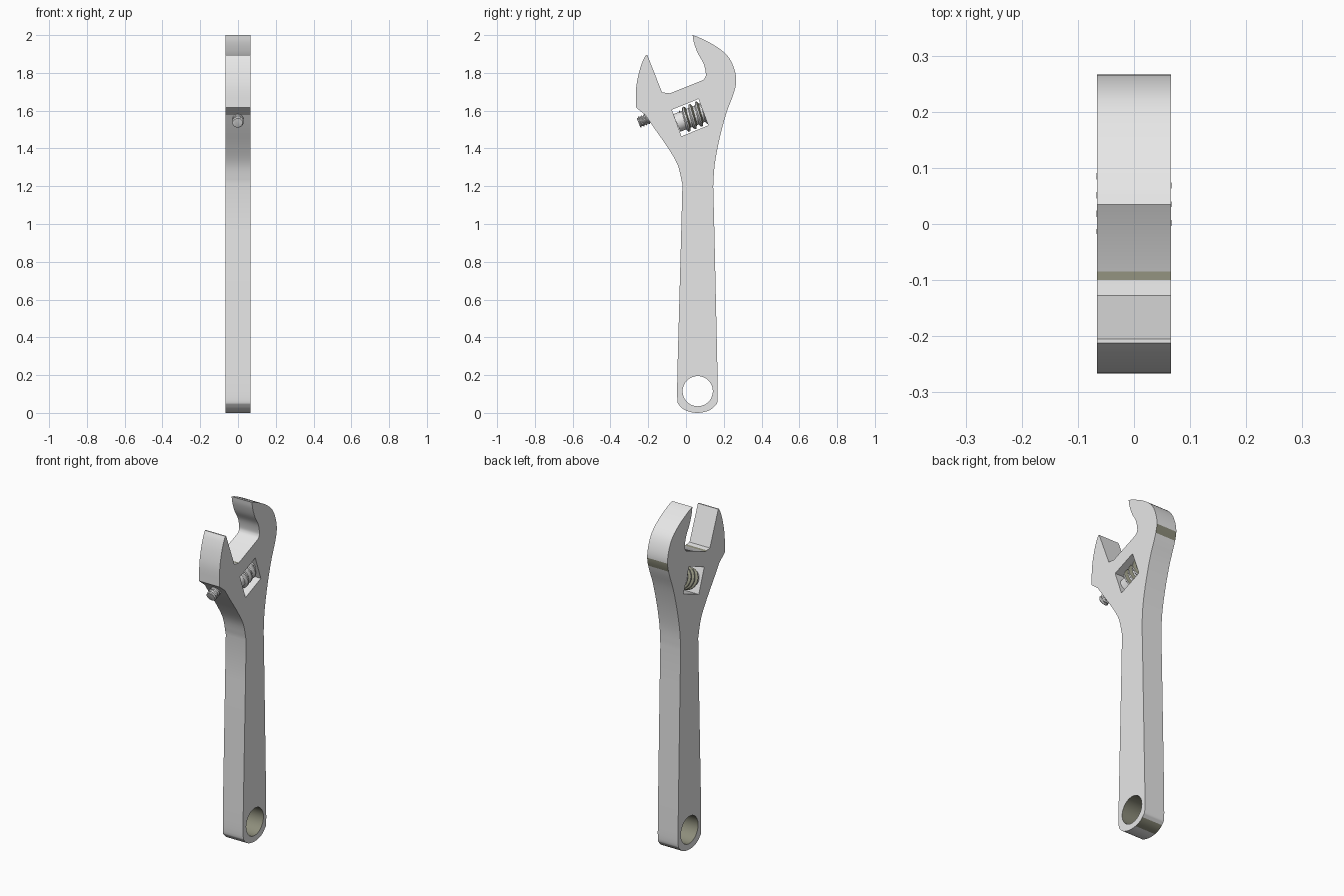
import bpy, bmesh, math
from mathutils import Matrix, Vector

if "Cube" in bpy.data.objects:
    bpy.data.objects.remove(bpy.data.objects["Cube"])

steel = bpy.data.materials.new("steel grey")
steel.diffuse_color = (0.8, 0.8, 0.8, 1)
steel.use_nodes = True
steel.node_tree.nodes["Principled BSDF"].inputs["Base Color"].default_value = steel.diffuse_color
olive = bpy.data.materials.new("dull olive")
olive.diffuse_color = (0.27, 0.27, 0.2, 1)
olive.use_nodes = True
olive.node_tree.nodes["Principled BSDF"].inputs["Base Color"].default_value = olive.diffuse_color
HALF = 0.066                      # half thickness
TILT = math.radians(22)           # tilt of the adjusting screw


def finish(obj, is_olive=None):
    obj.data.materials.clear()
    obj.data.materials.append(steel)
    if is_olive:
        obj.data.materials.append(olive)
    for f in obj.data.polygons:
        f.material_index = 1 if is_olive and is_olive(f.center, f.normal) else 0
    bpy.ops.object.select_all(action='DESELECT')
    obj.select_set(True)
    bpy.context.view_layer.objects.active = obj
    bpy.ops.object.shade_smooth_by_angle(angle=math.radians(30))


def smooth(pts, n=4):
    """Catmull-Rom through the points."""
    p = [Vector(a) for a in pts]
    p = [2 * p[0] - p[1]] + p + [2 * p[-1] - p[-2]]
    out = []
    for i in range(1, len(p) - 2):
        a, b, c, d = p[i - 1:i + 3]
        for k in range(n):
            t = k / n
            out.append(0.5 * (2 * b + (c - a) * t + (2 * a - 5 * b + 4 * c - d) * t * t
                              + (3 * b - a - 3 * c + d) * t ** 3))
    return out + [p[-2]]


def outline(strokes):
    """Join strokes of (y, z) points; strokes with 3+ points are curved."""
    out = []
    for s in strokes:
        for q in (smooth(s) if len(s) > 2 else [Vector(a) for a in s]):
            if not out or (q - out[-1]).length > 1e-4:
                out.append(q)
    if (out[0] - out[-1]).length < 1e-4:
        out.pop()
    return out


def plate(name, loops, is_olive=None):
    """Extruded flat profile with holes, standing in the YZ plane."""
    cu = bpy.data.curves.new(name + "_profile", 'CURVE')
    cu.dimensions, cu.fill_mode, cu.extrude = '2D', 'BOTH', HALF
    for loop in loops:
        sp = cu.splines.new('POLY')
        sp.points.add(len(loop) - 1)
        for pt, q in zip(sp.points, loop):
            pt.co = (q[0], q[1], 0, 1)
        sp.use_cyclic_u = True
    tmp = bpy.data.objects.new(name + "_tmp", cu)
    bpy.context.collection.objects.link(tmp)
    dg = bpy.context.evaluated_depsgraph_get()
    me = bpy.data.meshes.new_from_object(tmp.evaluated_get(dg))
    bpy.data.objects.remove(tmp)
    me.transform(Matrix(((0, 0, 1, 0), (1, 0, 0, 0), (0, 1, 0, 0), (0, 0, 0, 1))))
    bm = bmesh.new()
    bm.from_mesh(me)
    bmesh.ops.remove_doubles(bm, verts=bm.verts, dist=1e-5)
    bmesh.ops.recalc_face_normals(bm, faces=bm.faces)
    bm.to_mesh(me)
    bm.free()
    obj = bpy.data.objects.new(name, me)
    bpy.context.collection.objects.link(obj)
    finish(obj, is_olive)


def screw(name, centre, length, r_in, r_out, pitch, plain=0.0, rows=60, n=32, is_olive=None):
    """Helical threaded rod lying along the tilted axis."""
    bm = bmesh.new()
    rings = []
    for i in range(rows + 1):
        s = length * i / rows
        ring = []
        for k in range(n):
            a = 2 * math.pi * k / n
            f = (s / pitch - k / n) % 1
            r = r_in
            if s > plain:
                r += (r_out - r_in) * min(1, max(0, 1.6 - abs(4 * f - 2) * 1.2))
            ring.append(bm.verts.new((r * math.cos(a), s - length / 2, r * math.sin(a))))
        rings.append(ring)
    for p, q in zip(rings, rings[1:]):
        for k in range(n):
            bm.faces.new((p[k], p[(k + 1) % n], q[(k + 1) % n], q[k]))
    bm.faces.new(rings[0])
    bm.faces.new(rings[-1])
    bmesh.ops.recalc_face_normals(bm, faces=bm.faces)
    me = bpy.data.meshes.new(name)
    bm.to_mesh(me)
    bm.free()
    obj = bpy.data.objects.new(name, me)
    obj.location = (0, *centre)
    obj.rotation_euler = (TILT, 0, 0)
    bpy.context.collection.objects.link(obj)
    finish(obj, is_olive)


def body_olive(c, n):
    """Hole wall, a band behind the fixed jaw and part of the handle end."""
    if abs(n.x) > 0.5:
        return False
    in_hole = math.hypot(c.y - 0.062, c.z - 0.115) < 0.083
    return in_hole or (c.y > 0.255 and 1.70 < c.z < 1.755) or (c.y > 0.09 and c.z < 0.03)


# Handle with fixed jaw, hanging hole and screw window
body = outline([
    [(0.035, 2.0), (0.075, 1.985), (0.155, 1.943), (0.22, 1.89), (0.254, 1.825), (0.266, 1.755),
     (0.25, 1.685), (0.213, 1.585), (0.177, 1.45), (0.152, 1.315), (0.144, 1.2)],
    [(0.144, 1.2), (0.15, 0.97)],
    [(0.15, 0.97), (0.167, 0.2)],
    [(0.167, 0.2), (0.167, 0.07), (0.155, 0.04), (0.12, 0.012), (0.06, 0.0),
     (0.0, 0.012), (-0.035, 0.04), (-0.046, 0.07), (-0.046, 0.2)],
    [(-0.046, 0.2), (-0.025, 0.97)],
    [(-0.025, 0.97), (-0.019, 1.21)],
    [(-0.019, 1.21), (-0.045, 1.315), (-0.1, 1.41), (-0.163, 1.5), (-0.215, 1.577)],
    [(-0.09, 1.627), (-0.085, 1.692)],
    [(-0.085, 1.692), (0.09, 1.762)],
    [(0.09, 1.762), (0.101, 1.775), (0.105, 1.797), (0.093, 1.85), (0.062, 1.905),
     (0.042, 1.96), (0.035, 2.0)],
])
hole = [(0.062 + 0.08 * math.cos(a * math.pi / 24), 0.115 + 0.08 * math.sin(a * math.pi / 24))
        for a in range(48)]
window = [(-0.075, 1.605), (0.066, 1.662), (0.118, 1.522), (-0.024, 1.464)]
plate("wrench_body", [body, hole, window], body_olive)

# Movable jaw, with an olive strip at its root
jaw = outline([
    [(-0.085, 1.692), (-0.1, 1.6935)],
    [(-0.1, 1.6935), (-0.127, 1.697)],
    [(-0.127, 1.697), (-0.14, 1.73)],
    [(-0.14, 1.73), (-0.205, 1.895)],
    [(-0.205, 1.895), (-0.212, 1.895)],
    [(-0.212, 1.895), (-0.228, 1.865), (-0.248, 1.805), (-0.264, 1.72), (-0.266, 1.618)],
    [(-0.266, 1.618), (-0.215, 1.577)],
    [(-0.215, 1.577), (-0.09, 1.627)],
])
plate("movable_jaw", [jaw], lambda c, n: n.z > 0.8 and -0.1 < c.y)

# Adjusting worm inside the window with olive thread flanks, and the small side screw
screw("adjusting_worm", (0.022, 1.563), 0.152, 0.05, 0.067, 0.036, plain=0.035,
      is_olive=lambda c, n: n.y > 0.4 and c.y < 0.07)
screw("side_screw", (-0.215, 1.552), 0.08, 0.024, 0.03, 0.016, rows=36, n=20)
